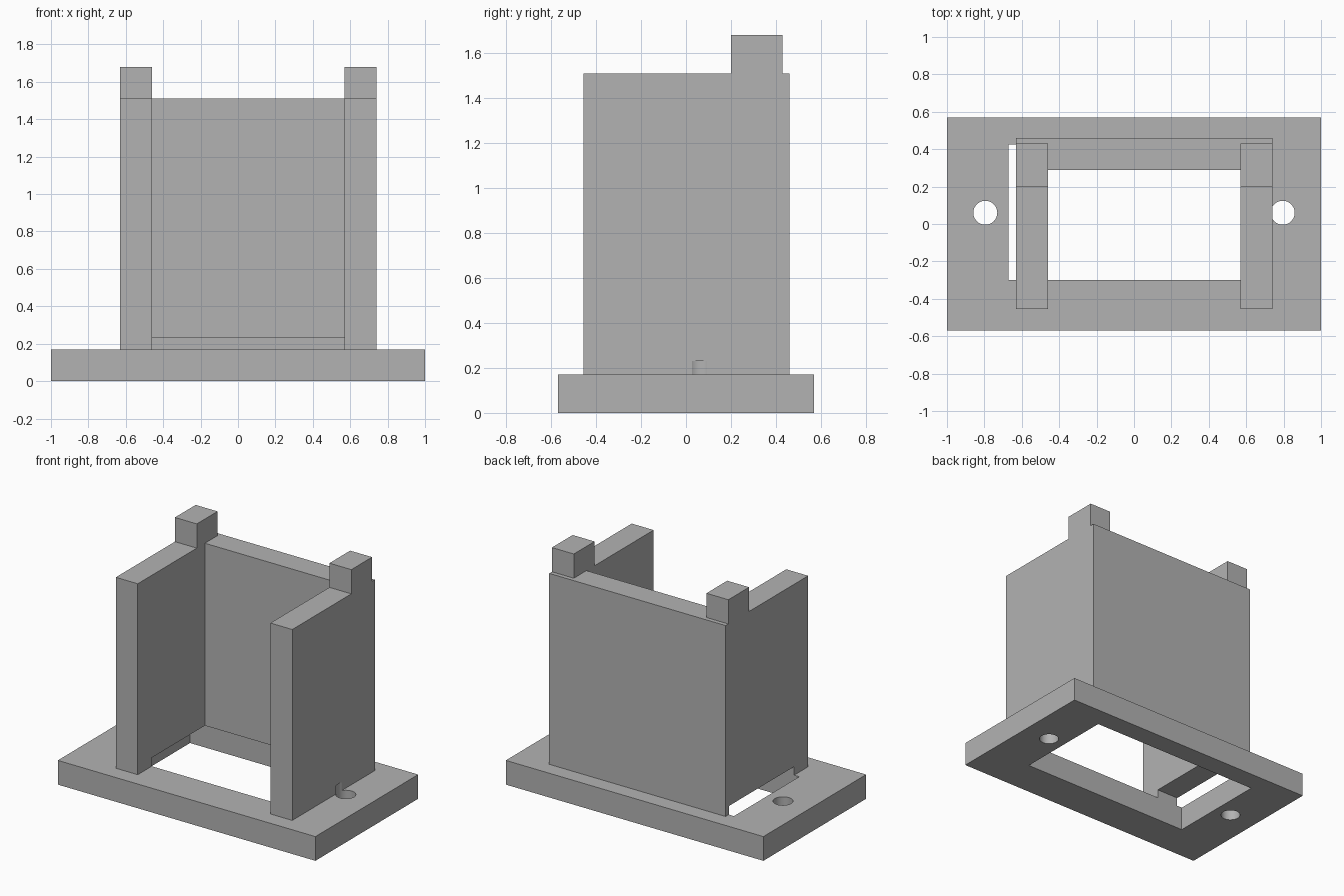
import bpy
import bmesh

old = bpy.data.objects.get("Cube")
if old:
    bpy.data.objects.remove(old, do_unlink=True)

GREY = (0.45, 0.45, 0.45, 1.0)
grey = bpy.data.materials.new("plain grey")
grey.use_nodes = True
grey.diffuse_color = GREY
grey.node_tree.nodes["Principled BSDF"].inputs["Base Color"].default_value = GREY


def prism(name, outline, z0, z1):
    """Extrude a plan outline from z0 up to z1."""
    bm = bmesh.new()
    face = bm.faces.new([bm.verts.new((x, y, z0)) for x, y in outline])
    out = bmesh.ops.extrude_face_region(bm, geom=[face])
    top = [v for v in out["geom"] if isinstance(v, bmesh.types.BMVert)]
    bmesh.ops.translate(bm, verts=top, vec=(0, 0, z1 - z0))
    bmesh.ops.recalc_face_normals(bm, faces=bm.faces)
    mesh = bpy.data.meshes.new(name)
    bm.to_mesh(mesh)
    bm.free()
    mesh.materials.append(grey)
    obj = bpy.data.objects.new(name, mesh)
    bpy.context.collection.objects.link(obj)
    return obj


def box(name, x0, x1, y0, y1, z0, z1):
    return prism(name, [(x0, y0), (x1, y0), (x1, y1), (x0, y1)], z0, z1)


def drill(name, x, y, radius, z0, z1):
    bpy.ops.mesh.primitive_cylinder_add(
        vertices=48, radius=radius, depth=z1 - z0, location=(x, y, (z0 + z1) / 2))
    obj = bpy.context.object
    obj.name = name
    obj.data.materials.append(grey)
    return obj


def combine(target, tools, operation):
    """Apply a boolean with each tool object."""
    bpy.context.view_layer.objects.active = target
    for tool in tools:
        mod = target.modifiers.new(tool.name, "BOOLEAN")
        mod.operation = operation
        mod.solver = "EXACT"
        mod.object = tool
        bpy.ops.object.modifier_apply(modifier=mod.name)


PLATE_TOP, WALL_TOP, POST_TOP, CUT_TOP = 0.17, 1.51, 1.68, 0.23
RIGHT_OUT, RIGHT_IN, LEFT_IN, LEFT_OUT = -0.63, -0.46, 0.57, 0.74
FRONT, BACK_IN, BACK = -0.455, 0.29, 0.46

# Base plate
base = box("base_plate", -1, 1, -0.57, 0.57, 0, PLATE_TOP)

# Side walls and back wall as one U-shaped body
walls = prism("wall_frame", [
    (RIGHT_OUT, FRONT), (RIGHT_IN, FRONT), (RIGHT_IN, BACK_IN), (LEFT_IN, BACK_IN),
    (LEFT_IN, FRONT), (LEFT_OUT, FRONT), (LEFT_OUT, BACK), (RIGHT_OUT, BACK),
], PLATE_TOP, WALL_TOP)

# Posts on top of the side walls
posts = [box("post", x0, x1, 0.2, 0.43, WALL_TOP, POST_TOP)
         for x0, x1 in ((RIGHT_OUT, RIGHT_IN), (LEFT_IN, LEFT_OUT))]
combine(walls, posts, "UNION")

# Central opening and screw holes, which also notch the wall bottoms
cutters = [box("opening_cutter", -0.67, 0.67, -0.30, 0.425, -0.1, CUT_TOP)]
cutters += [drill("hole_cutter", x, 0.06, 0.064, -0.1, CUT_TOP) for x in (-0.795, 0.795)]
combine(base, cutters, "DIFFERENCE")
combine(walls, cutters, "DIFFERENCE")

for helper in posts + cutters:
    bpy.data.objects.remove(helper, do_unlink=True)

# Smooth hole walls, sharp edges elsewhere
for obj in (base, walls):
    bpy.ops.object.select_all(action="DESELECT")
    obj.select_set(True)
    bpy.context.view_layer.objects.active = obj
    bpy.ops.object.shade_smooth_by_angle()
